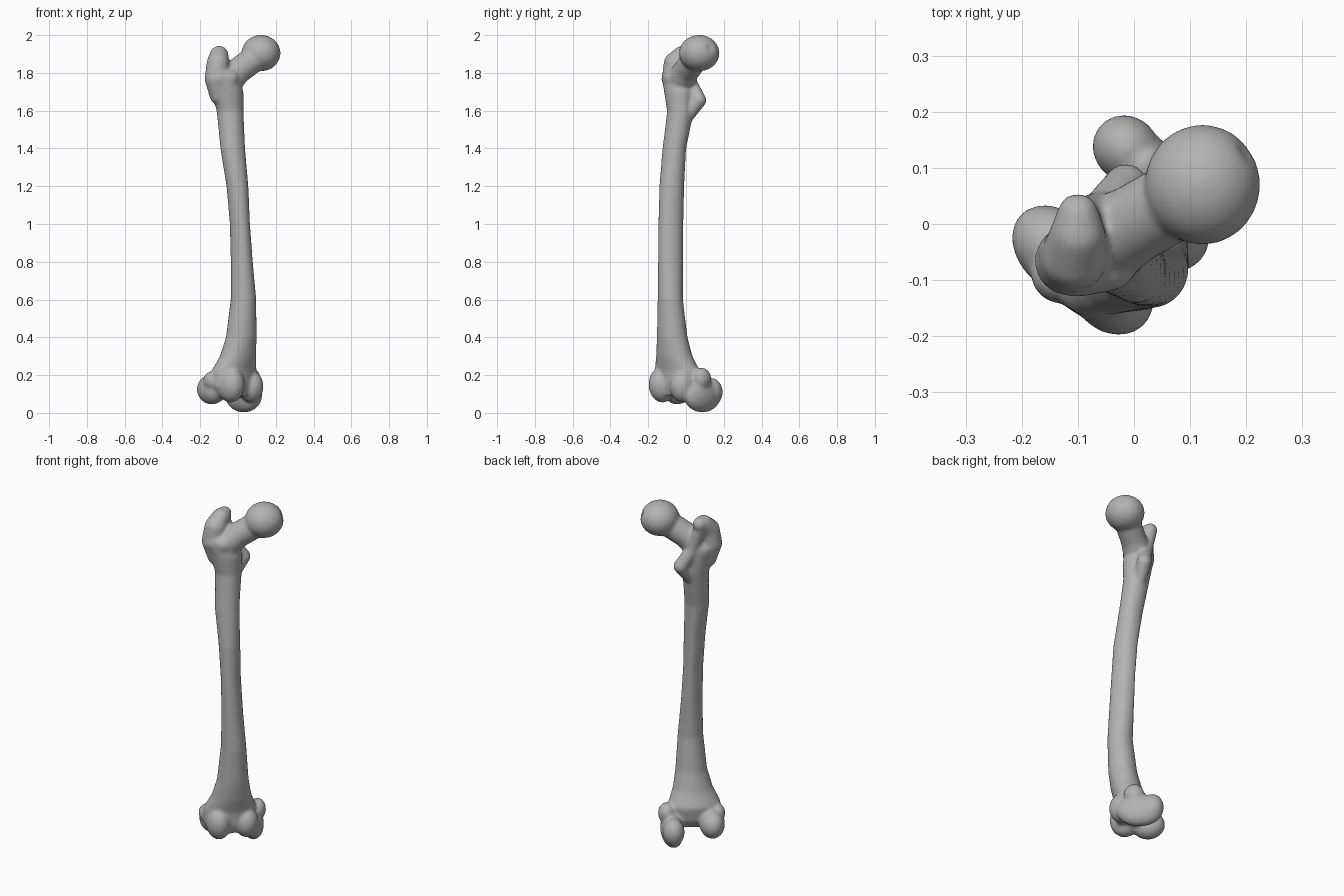
import bpy, bmesh
from math import radians, cos, sin, exp, pi
from mathutils import Matrix, Vector

cube = bpy.data.objects.get("Cube")
if cube:
    bpy.data.objects.remove(cube, do_unlink=True)

bm = bmesh.new()
KNEE = Matrix.Rotation(radians(45), 4, 'Z')   # knee axis: x medial, y backward


def blob(centre, radii, frame=Matrix()):
    """Add an ellipsoid and return its vertices."""
    m = frame @ Matrix.Translation(centre) @ Matrix.Diagonal((*radii, 1))
    return bmesh.ops.create_icosphere(bm, subdivisions=4, radius=1, matrix=m)["verts"]


def chain(points, steps=9):
    """Sweep a ball of varying radius through (x, y, z, r) points."""
    for p, q in zip(points, points[1:]):
        for i in range(steps + 1):
            x, y, z, r = Vector(p).lerp(Vector(q), i / steps)
            blob((x, y, z), (r, r, r))


def shaft(sections, sides=40):
    """Loft tilted ellipses, with a ridge running up the back."""
    rings = []
    for z, cx, cy, a, b, turn in sections:
        ridge = 0.1 * exp(-((z - 1.0) / 0.4) ** 2)
        ring = []
        for i in range(sides):
            t = 2 * pi * i / sides
            k = 1 + ridge * exp(-((t - 1.75) / 0.28) ** 2)
            p = Matrix.Rotation(radians(turn), 3, 'Z') @ Vector((a * k * cos(t), b * k * sin(t), 0))
            ring.append(bm.verts.new(p + Vector((cx, cy, z))))
        rings.append(ring)
    for low, high in zip(rings, rings[1:]):
        for i in range(sides):
            j = (i + 1) % sides
            bm.faces.new((low[i], low[j], high[j], high[i]))
    bm.faces.new(rings[0][::-1])
    bm.faces.new(rings[-1])


# Shaft: height, centre, half widths, turn
shaft([
    (.09, -.015, -.06, .11, .06, 45),
    (.14, -.02, -.05, .14, .085, 45),
    (.22, -.022, -.045, .142, .092, 45),
    (.3, 0, -.062, .107, .084, 45),
    (.4, .017, -.073, .085, .077, 45),
    (.6, .029, -.083, .068, .067, 30),
    (.8, .02, -.082, .057, .067, 20),
    (1.0, .01, -.081, .052, .066, 17),
    (1.2, -.003, -.076, .057, .066, 17),
    (1.4, -.028, -.062, .066, .062, 20),
    (1.5, -.035, -.045, .068, .066, 20),
    (1.6, -.042, -.03, .072, .07, 25),
    (1.7, -.055, -.035, .085, .08, 25),
    (1.76, -.075, -.045, .085, .08, 25),
])

# Ball head with a small dimple on its inner side
head_centre = Vector((.122, .07, 1.905))
dimple = Vector((.8, .6, .28)).normalized()
for v in blob(head_centre, (.103, .107, .096)):
    offset = v.co - head_centre
    v.co -= offset * 0.12 * exp(-(offset.angle(dimple) / 0.16) ** 2)

# Neck
chain([(-.07, -.04, 1.74, .08), (0, 0, 1.81, .07), (.08, .045, 1.87, .07)])

# Large outer knob with its hooked tip, and its front swelling
chain([(-.1, -.055, 1.68, .05), (-.115, -.066, 1.77, .062), (-.106, -.058, 1.85, .06),
       (-.1, -.02, 1.893, .05), (-.1, .018, 1.906, .037)])
chain([(-.1, -.07, 1.77, .06), (-.045, -.07, 1.77, .05)])

# Crest down the back to the small inner knob
chain([(-.1, .01, 1.88, .036), (-.06, .025, 1.75, .034), (-.014, .068, 1.655, .04)])
chain([(-.014, .068, 1.655, .04), (-.035, .0, 1.56, .034)])

# Knee end: outer condyle, inner condyle, then the side bumps
blob((-.13, .065, .125), (.068, .09, .08), KNEE)
blob((-.115, -.06, .15), (.068, .08, .095), KNEE)
blob((.083, .04, .094), (.06, .125, .092), KNEE)
blob((.085, .105, .11), (.058, .062, .075), KNEE)
blob((.035, -.06, .14), (.065, .07, .085), KNEE)
blob((-.165, .03, .17), (.043, .05, .05), KNEE)
blob((.107, .01, .18), (.046, .055, .06), KNEE)

bmesh.ops.recalc_face_normals(bm, faces=bm.faces)
mesh = bpy.data.meshes.new("thigh_bone")
bm.to_mesh(mesh)
bm.free()
bone = bpy.data.objects.new("thigh_bone", mesh)
bpy.context.collection.objects.link(bone)

# Fuse the parts into one smooth skin
fuse = bone.modifiers.new("fuse", 'REMESH')
fuse.mode = 'VOXEL'
fuse.voxel_size = 0.008
fuse.use_smooth_shade = True
soften = bone.modifiers.new("soften", 'SMOOTH')
soften.factor = 0.5
soften.iterations = 10

# Plain bone grey
grey = bpy.data.materials.new("bone_grey")
grey.use_nodes = True
colour = (.45, .45, .45, 1)
grey.diffuse_color = colour
grey.node_tree.nodes["Principled BSDF"].inputs["Base Color"].default_value = colour
mesh.materials.append(grey)
